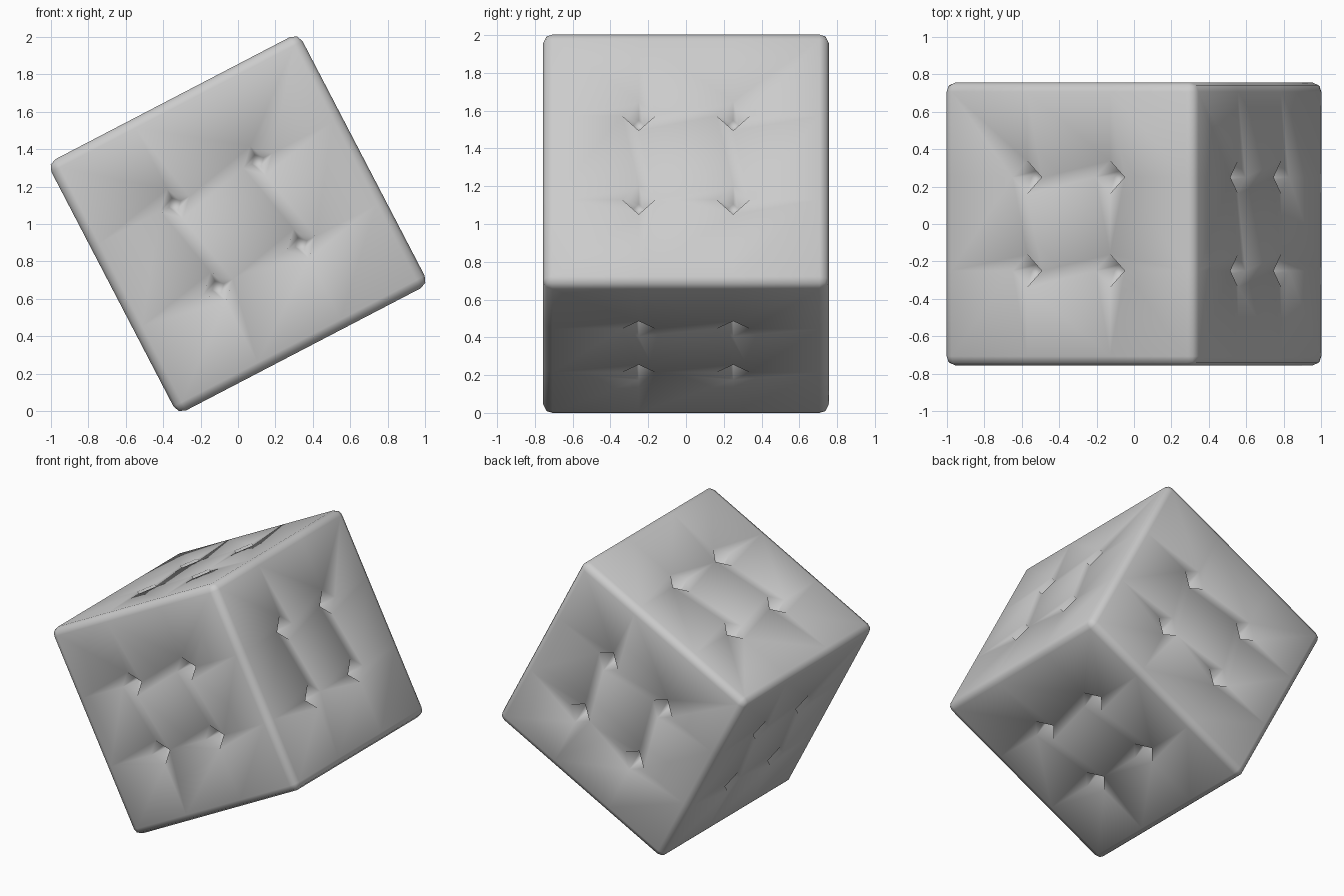
import bpy, bmesh, math
from mathutils import Vector, Matrix

if "Cube" in bpy.data.objects:
    bpy.data.objects.remove(bpy.data.objects["Cube"])

HALF, PIT, R, DEPTH = 0.757, 0.25, 0.088, 0.12

# Cube cut by grid lines so that each face has four inner points
bm = bmesh.new()
bmesh.ops.create_cube(bm, size=HALF * 2)
for axis in range(3):
    for side in (-PIT, PIT):
        co, no = Vector(), Vector()
        co[axis], no[axis] = side, 1
        bmesh.ops.bisect_plane(bm, geom=bm.verts[:] + bm.edges[:] + bm.faces[:],
                               plane_co=co, plane_no=no)

# Rounded outer edges
outer = [e for e in bm.edges if e.calc_face_angle(0) > 1]
bmesh.ops.bevel(bm, geom=outer, offset=0.05, segments=2, profile=0.5, affect='EDGES')

# Diamond openings at the inner points
inner = [v for v in bm.verts
         if sorted(round(abs(c), 3) for c in v.co) == [PIT, PIT, HALF]]
bmesh.ops.bevel(bm, geom=inner, offset=R, segments=1, profile=0.5, affect='VERTICES')
bm.normal_update()

# Push every diamond in to make a tapered pit
diamonds = [f for f in bm.faces if len(f.verts) == 4
            and abs(f.calc_area() - 2 * R * R) < 1e-3
            and max(abs(abs(c) - PIT) for c in sorted(f.calc_center_median(), key=abs)[:2]) < 0.01]
for f in diamonds:
    n = f.normal.copy()
    floor = bmesh.ops.extrude_discrete_faces(bm, faces=[f])['faces'][0]
    mid = floor.calc_center_median()
    for v in floor.verts:
        v.co = mid + (v.co - mid) * 0.4 - n * DEPTH

# Tip the cube over and rest it on the ground
bm.transform(Matrix.Rotation(-math.radians(27.5), 4, 'Y'))
low = min(v.co.z for v in bm.verts)
bmesh.ops.translate(bm, verts=bm.verts[:], vec=(0, 0, -low))
bmesh.ops.recalc_face_normals(bm, faces=bm.faces[:])
for f in bm.faces:
    f.smooth = True

mesh = bpy.data.meshes.new("dimpled_cube")
bm.to_mesh(mesh)
bm.free()
cube = bpy.data.objects.new("dimpled_cube", mesh)
bpy.context.collection.objects.link(cube)
